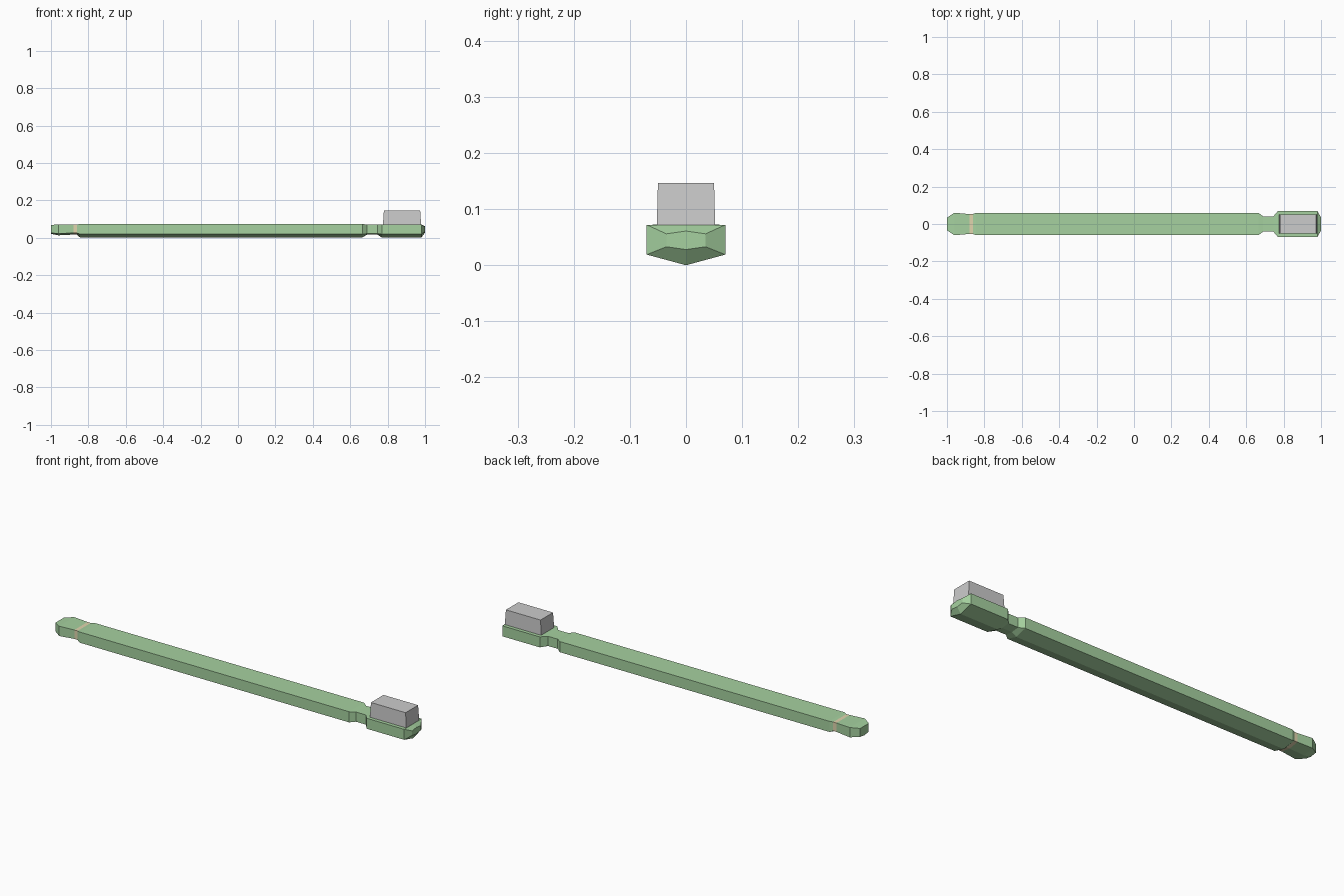
import bpy, bmesh

if "Cube" in bpy.data.objects:
    bpy.data.objects.remove(bpy.data.objects["Cube"])


def material(name, rgb):
    m = bpy.data.materials.new(name)
    m.diffuse_color = (*rgb, 1)
    m.use_nodes = True
    m.node_tree.nodes["Principled BSDF"].inputs["Base Color"].default_value = m.diffuse_color
    return m


green = material("green_plastic", (0.38, 0.64, 0.35))
tan = material("tan_band", (0.75, 0.66, 0.42))


def finish(name, bm, mats=()):
    bmesh.ops.recalc_face_normals(bm, faces=bm.faces)
    me = bpy.data.meshes.new(name)
    bm.to_mesh(me)
    bm.free()
    for m in mats:
        me.materials.append(m)
    ob = bpy.data.objects.new(name, me)
    bpy.context.collection.objects.link(ob)
    return ob


# Brush body: keeled section lofted along x
# (x, half width, top centre z, top edge z, side bottom z, keel z)
stations = [
    (-1.00, 0.034, 0.068, 0.068, 0.026, 0.021),
    (-0.96, 0.060, 0.072, 0.072, 0.022, 0.013),
    (-0.88, 0.053, 0.071, 0.071, 0.026, 0.017),
    (-0.862, 0.053, 0.071, 0.071, 0.026, 0.017),
    (-0.845, 0.060, 0.073, 0.073, 0.019, 0.002),
    (0.665, 0.060, 0.073, 0.073, 0.019, 0.002),
    (0.69, 0.041, 0.071, 0.071, 0.022, 0.017),
    (0.745, 0.041, 0.071, 0.071, 0.022, 0.017),
    (0.77, 0.070, 0.072, 0.072, 0.019, 0.000),
    (0.98, 0.070, 0.072, 0.072, 0.019, 0.000),
    (1.00, 0.035, 0.061, 0.056, 0.033, 0.028),
]
bm = bmesh.new()
rings = []
for x, w, tc, te, sb, k in stations:
    section = [(0, tc), (w, te), (w, sb), (0, k), (-w, sb), (-w, te)]
    rings.append([bm.verts.new((x, y, z)) for y, z in section])
for i, (a, b) in enumerate(zip(rings, rings[1:])):
    for j in range(6):
        k = (j + 1) % 6
        f = bm.faces.new((a[j], a[k], b[k], b[j]))
        f.material_index = 1 if i == 2 else 0  # tan accent band
bm.faces.new(rings[0])
bm.faces.new(rings[-1])
finish("brush_handle", bm, (green, tan))

# Bristle block: slightly tapered box
bm = bmesh.new()
bmesh.ops.create_cube(bm, size=1)
for v in bm.verts:
    top = v.co.z > 0
    v.co.x = 0.877 + v.co.x * (0.194 if top else 0.204)
    v.co.y *= 0.100 if top else 0.104
    v.co.z = 0.147 if top else 0.070
finish("bristles", bm)
